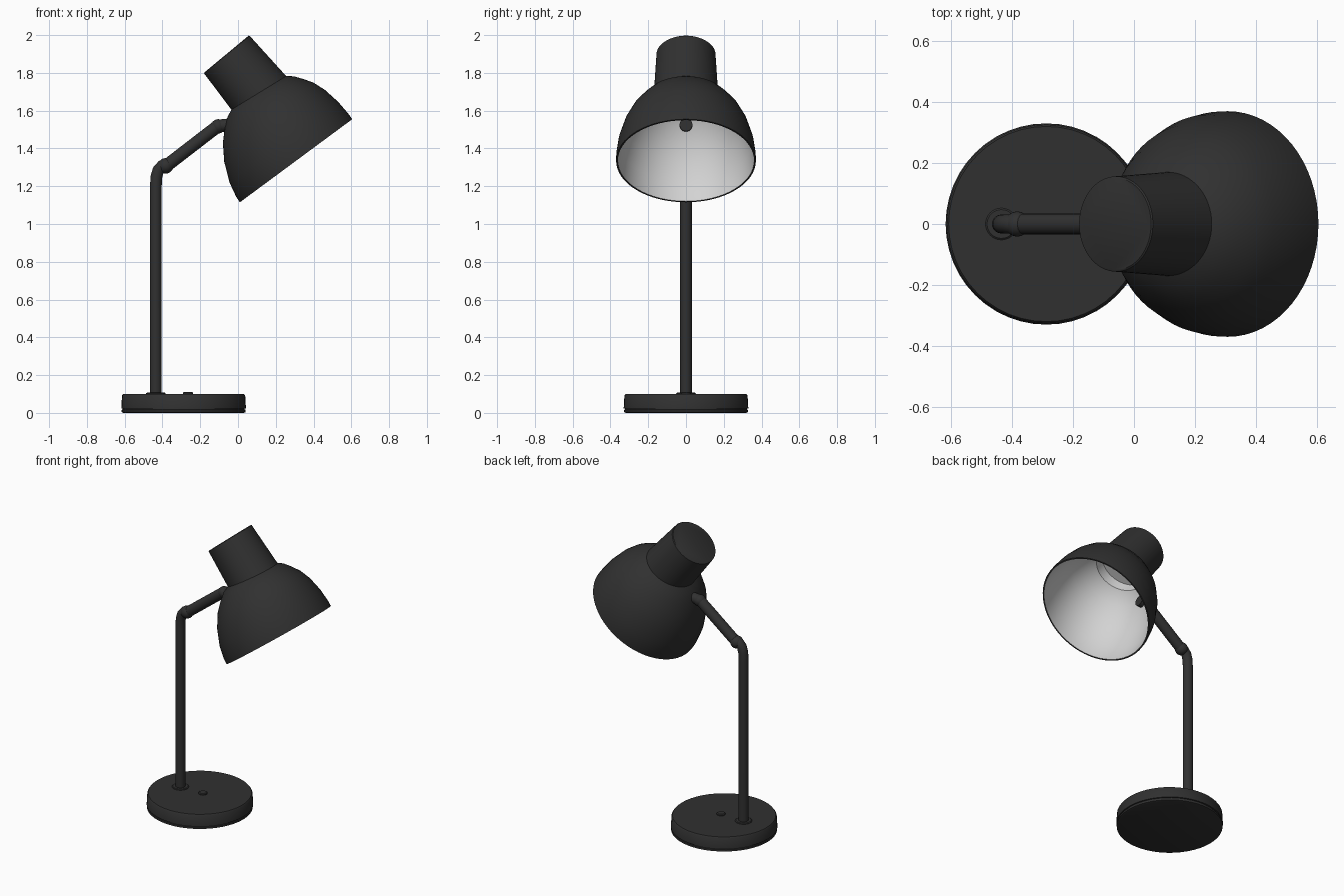
import bpy
import bmesh
import math
from mathutils import Vector

cube = bpy.data.objects.get("Cube")
if cube:
    bpy.data.objects.remove(cube, do_unlink=True)


def material(name, value, roughness):
    mat = bpy.data.materials.new(name)
    mat.use_nodes = True
    colour = (value, value, value, 1)
    mat.diffuse_color = colour
    bsdf = mat.node_tree.nodes["Principled BSDF"]
    bsdf.inputs["Base Color"].default_value = colour
    bsdf.inputs["Roughness"].default_value = roughness
    return mat


black = material("matte black", 0.03, 0.6)
white = material("lining white", 0.65, 0.5)


def loft(name, sections, sides=48, lining_from=None):
    """Skin round sections, each a (centre, half width) pair in the xz plane."""
    bm = bmesh.new()
    rings = []
    for centre, half in sections:
        ring = []
        for i in range(sides):
            a = math.tau * i / sides
            depth = Vector((0, half.length * math.sin(a), 0))
            ring.append(bm.verts.new(centre + half * math.cos(a) + depth))
        rings.append(ring)
    for k in range(len(rings) - 1):
        for i in range(sides):
            j = (i + 1) % sides
            face = bm.faces.new((rings[k][i], rings[k][j],
                                 rings[k + 1][j], rings[k + 1][i]))
            if lining_from is not None and k >= lining_from:
                face.material_index = 1
    bm.faces.new(rings[0])
    end = bm.faces.new(rings[-1])
    if lining_from is not None:
        end.material_index = 1
    bmesh.ops.recalc_face_normals(bm, faces=bm.faces)
    mesh = bpy.data.meshes.new(name)
    bm.to_mesh(mesh)
    bm.free()
    mesh.materials.append(black)
    mesh.materials.append(white)
    obj = bpy.data.objects.new(name, mesh)
    bpy.context.collection.objects.link(obj)
    bpy.ops.object.select_all(action="DESELECT")
    obj.select_set(True)
    bpy.context.view_layer.objects.active = obj
    bpy.ops.object.shade_smooth_by_angle(angle=math.radians(35))
    return obj


def turned(name, x, profile):
    """Upright turned part from (radius, height) points."""
    return loft(name, [(Vector((x, 0, z)), Vector((r, 0, 0))) for r, z in profile])


def tube(name, path, radius):
    """Round tube following an xz path."""
    pts = [Vector((x, 0, z)) for x, z in path]
    sections = []
    for i, p in enumerate(pts):
        t = (pts[min(i + 1, len(pts) - 1)] - pts[max(i - 1, 0)]).normalized()
        sections.append((p, Vector((t.z, 0, -t.x)) * radius))
    return loft(name, sections, 24)


def ball(name, x, z, radius):
    steps = 12
    profile = [(radius * math.sin(math.pi * (k + 0.1) / (steps + 0.2)),
                z - radius * math.cos(math.pi * (k + 0.1) / (steps + 0.2)))
               for k in range(steps + 1)]
    return turned(name, x, profile)


# Weighted base with a foot groove, and its small push button
BASE_X, POST_X = -0.288, -0.435
turned("base", BASE_X, [(0.318, 0), (0.328, 0.004), (0.328, 0.016), (0.323, 0.018),
                        (0.323, 0.022), (0.33, 0.024), (0.326, 0.092), (0.32, 0.1)])
turned("button", -0.265, [(0.027, 0.095), (0.027, 0.106), (0.022, 0.11)])

# Upright post with a foot collar
turned("post_collar", POST_X, [(0.052, 0.095), (0.052, 0.103), (0.047, 0.107)])
tube("post", [(POST_X, 0.09), (POST_X, 1.2), (-0.432, 1.25), (-0.422, 1.285),
              (-0.402, 1.308), (-0.37, 1.318)], 0.031)

# Swivel joint and angled arm running into the shade
ball("lower_joint", -0.383, 1.308, 0.041)
tube("arm", [(-0.39, 1.3), (-0.36, 1.323), (-0.15, 1.485), (-0.12, 1.508),
             (-0.095, 1.52), (-0.04, 1.525)], 0.034)
ball("upper_joint", -0.105, 1.517, 0.038)

# Lamp head: opposite outline points (x, z, x, z) from the cap down to the rim
outline = [
    (-0.176, 1.804, 0.056, 1.997), (-0.18, 1.798, 0.062, 1.996),
    (-0.035, 1.605, 0.255, 1.783), (-0.056, 1.566, 0.295, 1.782),
    (-0.07, 1.51, 0.345, 1.768), (-0.08, 1.43, 0.4, 1.748),
    (-0.073, 1.33, 0.46, 1.71), (-0.045, 1.22, 0.53, 1.647),
    (-0.01, 1.145, 0.583, 1.585), (0.01, 1.115, 0.605, 1.555),
]
outer = [(Vector((a + c, 0, b + d)) / 2, Vector((c - a, 0, d - b)) / 2)
         for a, b, c, d in outline]
# Lining: the same sections shrunk a little, running back up into the cap
inner = [(c, h * (1 - 0.009 / h.length)) for c, h in reversed(outer[2:])]
cap_end = outer[2][0].lerp(outer[1][0], 0.25)
inner.append((cap_end, inner[-1][1] * 0.97))
loft("lamp_head", outer + inner, 64, lining_from=len(outer))
